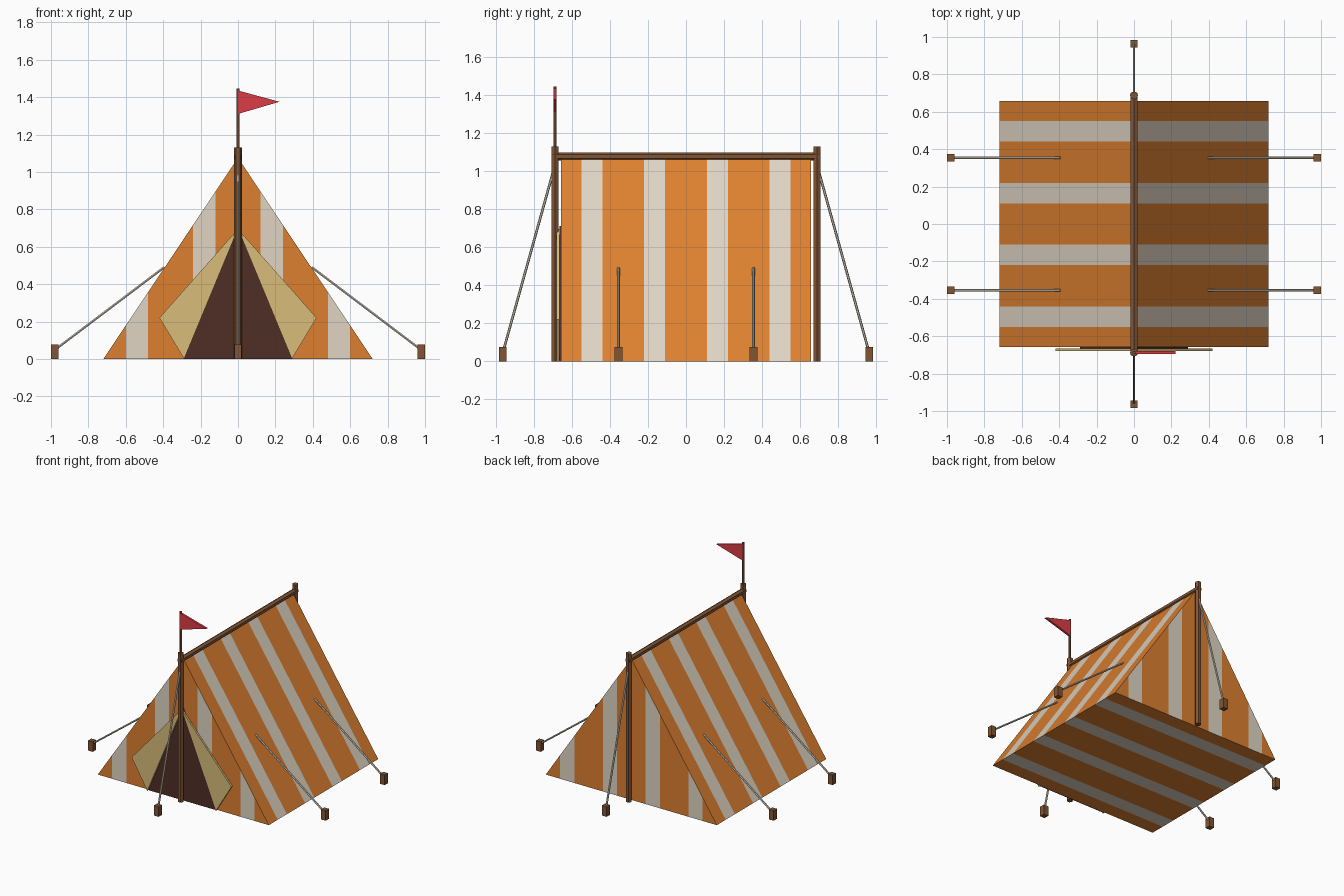
import bpy, bmesh, math
from mathutils import Vector

if "Cube" in bpy.data.objects:
    bpy.data.objects.remove(bpy.data.objects["Cube"])


def material(name, rgb):
    m = bpy.data.materials.new(name)
    lin = [((c / 255 + 0.055) / 1.055) ** 2.4 for c in rgb]
    m.diffuse_color = (*lin, 1)
    m.use_nodes = True
    m.node_tree.nodes["Principled BSDF"].inputs["Base Color"].default_value = m.diffuse_color
    return m


ORANGE = material("orange canvas", (222, 128, 48))
CREAM = material("cream canvas", (224, 213, 196))
WOOD = material("brown wood", (130, 85, 52))
DARK = material("dark opening", (78, 46, 38))
TAN = material("tan flap", (216, 188, 122))
RED = material("red flag", (220, 60, 70))
ROPE = material("pale rope", (216, 208, 192))


def add_object(name, bm, *mats):
    bmesh.ops.recalc_face_normals(bm, faces=bm.faces)
    mesh = bpy.data.meshes.new(name)
    bm.to_mesh(mesh)
    bm.free()
    for m in mats:
        mesh.materials.append(m)
    ob = bpy.data.objects.new(name, mesh)
    bpy.context.collection.objects.link(ob)
    return ob


def prism(outline, y0, y1):
    """Extrude an (x, z) outline from y0 to y1."""
    bm = bmesh.new()
    face = bm.faces.new([bm.verts.new((x, y0, z)) for x, z in outline])
    ext = bmesh.ops.extrude_face_region(bm, geom=[face])
    verts = [v for v in ext["geom"] if isinstance(v, bmesh.types.BMVert)]
    bmesh.ops.translate(bm, verts=verts, vec=(0, y1 - y0, 0))
    bmesh.ops.recalc_face_normals(bm, faces=bm.faces)
    return bm


def rod(name, a, b, radius, mat, sides=6):
    a, b = Vector(a), Vector(b)
    bm = bmesh.new()
    bmesh.ops.create_cone(bm, cap_ends=True, segments=sides, radius1=radius,
                          radius2=radius, depth=(b - a).length)
    # first vertex points sideways for lying rods, along y for upright ones
    if abs((b - a).normalized().z) > 0.99:
        bmesh.ops.rotate(bm, verts=bm.verts, matrix=Vector((1, 0, 0)).rotation_difference(Vector((0, 1, 0))).to_matrix())
    rot = Vector((0, 0, 1)).rotation_difference(b - a).to_matrix()
    bmesh.ops.rotate(bm, verts=bm.verts, matrix=rot)
    bmesh.ops.translate(bm, verts=bm.verts, vec=(a + b) / 2)
    return add_object(name, bm, mat)


def peg(name, x, y):
    bm = bmesh.new()
    bmesh.ops.create_cube(bm, size=1)
    bmesh.ops.scale(bm, verts=bm.verts, vec=(0.04, 0.04, 0.076))
    bmesh.ops.translate(bm, verts=bm.verts, vec=(x, y, 0.038))
    add_object(name, bm, WOOD)


# Striped canvas: twelve bands, every third one cream
W, L, H = 0.72, 0.658, 1.075
bm = prism([(-W, 0), (W, 0), (0, H)], -L, L)


def is_gable(f):
    return abs(f.normal.y) > 0.9


for axis, half in ((0, 0.72), (1, 0.66)):
    for i in range(1, 12):
        if i % 3 == 0:
            continue
        point, normal = Vector(), Vector()
        point[axis] = -half + i * half / 6
        normal[axis] = 1
        faces = [f for f in bm.faces if is_gable(f) == (axis == 0)]
        geom = set(faces)
        for f in faces:
            geom.update(f.edges, f.verts)
        bmesh.ops.bisect_plane(bm, geom=list(geom), plane_co=point, plane_no=normal)
        bm.normal_update()
for f in bm.faces:
    c = f.calc_center_median()
    t = (c.x / 0.72 if is_gable(f) else c.y / 0.66) * 6 + 6
    f.material_index = 1 if math.floor(t) % 3 == 1 else 0
add_object("tent_canvas", bm, ORANGE, CREAM)

# Door opening and the two folded-back flaps
add_object("door_opening", prism([(-0.288, 0), (0.288, 0), (0, 0.71)], -0.666, -0.657), DARK)
for side, s in (("left", -1), ("right", 1)):
    add_object(side + "_flap", prism([(0, 0.695), (s * 0.42, 0.22), (s * 0.288, 0)],
                                     -0.68, -0.666), TAN)

# Wooden frame
for end, s in (("front", -1), ("back", 1)):
    rod(end + "_pole", (0, s * 0.688, 0), (0, s * 0.688, 1.13), 0.022, WOOD)
    peg(end + "_peg", 0, s * 0.963)
    rod(end + "_rope", (0, s * 0.96, 0.055), (0, s * 0.70, 0.99), 0.007, ROPE)
rod("ridge_pole", (0, -0.70, 1.077), (0, 0.70, 1.077), 0.021, WOOD)

# Side guy ropes and pegs
for side, sx in (("left", -1), ("right", 1)):
    for end, sy in (("front", -1), ("back", 1)):
        y = sy * 0.355
        peg(f"{side}_{end}_peg", sx * 0.98, y)
        rod(f"{side}_{end}_rope", (sx * 0.975, y, 0.052), (sx * 0.395, y, 0.49), 0.007, ROPE)

# Flag on its staff
rod("flag_staff", (0, -0.688, 1.10), (0, -0.688, 1.445), 0.009, WOOD)
add_object("flag", prism([(0, 1.435), (0.222, 1.375), (0, 1.31)], -0.696, -0.68), RED)
